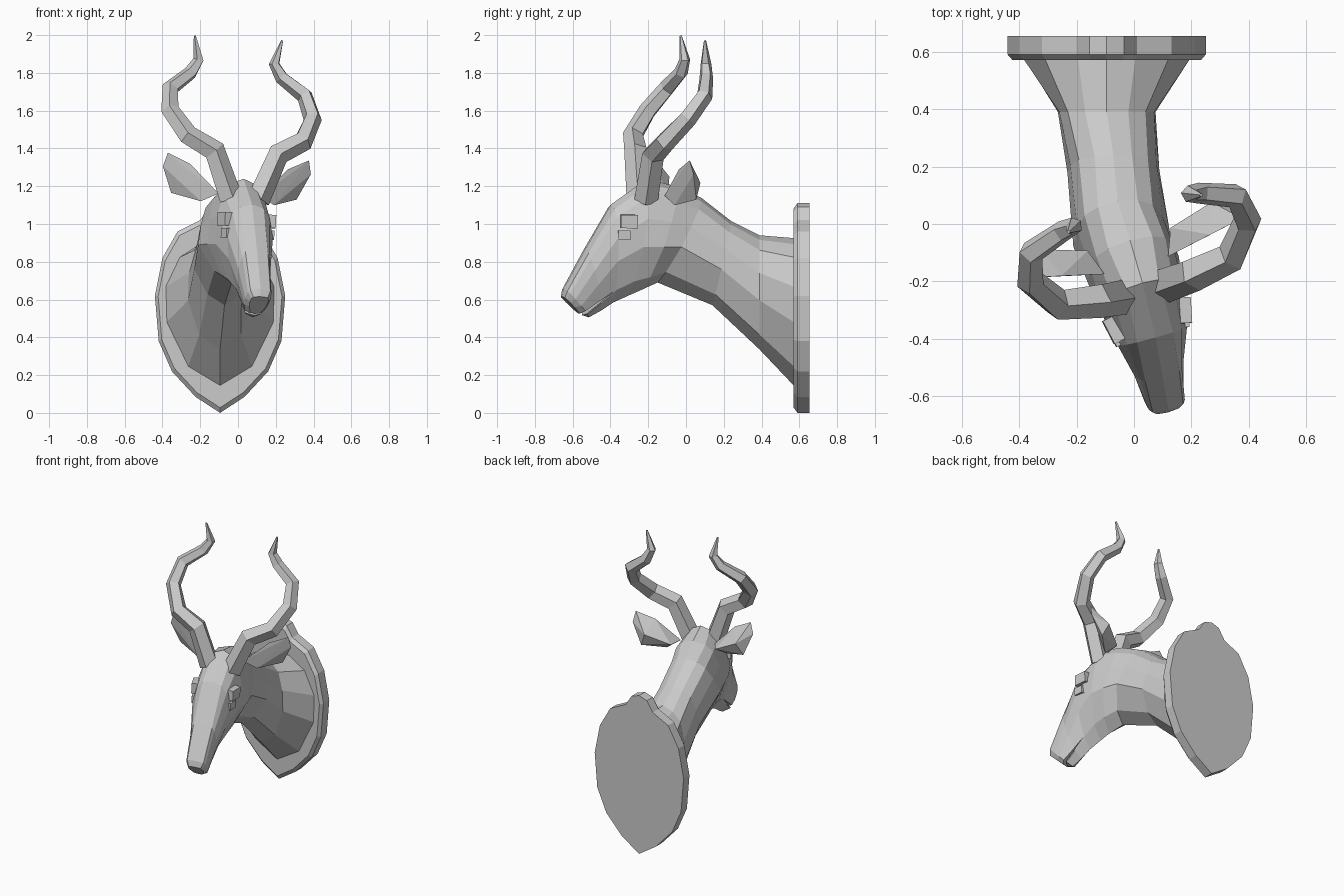
import bpy, bmesh
from math import radians, sin, cos, pi
from mathutils import Vector, Matrix

cube = bpy.data.objects.get("Cube")
if cube:
    bpy.data.objects.remove(cube, do_unlink=True)

grey = bpy.data.materials.new("stone grey")
grey.use_nodes = True
COLOUR = (0.6, 0.6, 0.6, 1)
grey.diffuse_color = COLOUR
grey.node_tree.nodes["Principled BSDF"].inputs["Base Color"].default_value = COLOUR


def frame(k, cx):
    """Frame turned and tilted by the share k of the head pose."""
    return (Matrix.Translation((cx, 0, 1.1)) @ Matrix.Rotation(radians(15.5) * k, 4, 'Z')
            @ Matrix.Rotation(radians(3) * k, 4, 'Y') @ Matrix.Translation((0, 0, -1.1)))


HEAD = frame(1, -0.035)
MIRROR = Matrix.Diagonal((-1, 1, 1, 1))
SIDES = (("left", HEAD), ("right", HEAD @ MIRROR))


def finish(name, bm):
    bmesh.ops.recalc_face_normals(bm, faces=bm.faces)
    mesh = bpy.data.meshes.new(name)
    bm.to_mesh(mesh)
    bm.free()
    mesh.materials.append(grey)
    obj = bpy.data.objects.new(name, mesh)
    bpy.context.collection.objects.link(obj)
    return obj


def loft(name, rings):
    """Skin closed rings of equal length and cap both ends."""
    bm = bmesh.new()
    rows = [[bm.verts.new(p) for p in ring] for ring in rings]
    n = len(rows[0])
    for a, b in zip(rows, rows[1:]):
        for i in range(n):
            j = (i + 1) % n
            bm.faces.new((a[i], a[j], b[j], b[i]))
    bm.faces.new(rows[0])
    bm.faces.new(rows[-1])
    return finish(name, bm)


# Wall plaque: shield outline with a bevelled front edge
half = [(0, 0), (.13, .085), (.255, .22), (.325, .38), (.345, .62), (.305, .82),
        (.225, .96), (.105, 1.02), (.06, 1.09), (0, 1.11)]
outline = half + [(-x, z) for x, z in half[-2:0:-1]]


def shield(y, s):
    return [Vector((-.095 + x * s, y, .55 + (z - .55) * s)) for x, z in outline]


loft("plaque", [shield(.655, 1), shield(.59, 1), shield(.57, .95)])

# Neck and head: turn, centre x, top (y, z), bottom (y, z), half widths going down
LEVELS = (.04, .13, .33, .57, .87)
sections = [
    (0, -.095, (.575, .925), (.575, .14), (.1, .215, .29, .285, .17)),
    (0, -.095, (.39, .94), (.39, .335), (.075, .135, .165, .17, .11)),
    (.1, -.065, (.24, 1.015), (.14, .57), (.065, .12, .15, .16, .09)),
    (.6, -.045, (.08, 1.14), (-.15, .69), (.07, .12, .15, .17, .09)),
    (1, -.035, (-.06, 1.2), (-.24, .65), (.08, .125, .15, .165, .09)),
    (1, -.035, (-.215, 1.24), (-.31, .62), (.06, .11, .145, .15, .08)),
    (1, -.035, (-.41, 1.105), (-.39, .585), (.065, .1, .125, .11, .06)),
    (1, -.035, (-.55, .865), (-.46, .54), (.062, .075, .088, .08, .05)),
    (1, -.035, (-.665, .655), (-.525, .505), (.055, .065, .07, .065, .045)),
    (1, -.035, (-.673, .615), (-.575, .52), (.04, .047, .05, .045, .03)),
]
rings = []
for turn, cx, top, bottom, widths in sections:
    side = list(zip(widths, LEVELS))
    loop = [(0, 0)] + side + [(0, 1)] + [(-w, t) for w, t in side[::-1]]
    pose = frame(turn, cx)
    a, b = Vector((0, *top)), Vector((0, *bottom))
    rings.append([pose @ (a.lerp(b, t) + Vector((w, 0, 0))) for w, t in loop])
head = loft("neck_and_head", rings)

# Mouth slit cut through the muzzle
wedge = [(-.4, .65), (-.628, .494), (-.612, .475)]
cutter = loft("mouth_cutter", [[HEAD @ Vector((x, y, z)) for y, z in wedge] for x in (-.2, .2)])
cutter.hide_render = True
slit = head.modifiers.new("mouth", 'BOOLEAN')
slit.operation = 'DIFFERENCE'
slit.object = cutter
slit.solver = 'EXACT'
bpy.context.view_layer.objects.active = head
bpy.ops.object.modifier_apply(modifier=slit.name)
bpy.data.objects.remove(cutter, do_unlink=True)

# Twisting horns: path points with radius
horn_path = [(.075, -.24, 1.13, .066), (.175, -.232, 1.378, .062), (.315, -.208, 1.452, .056),
             (.392, -.107, 1.58, .05), (.37, -.01, 1.7, .045), (.25, .032, 1.79, .038),
             (.208, .04, 1.86, .03), (.24, .025, 1.985, .006)]
points = [Vector(p[:3]) for p in horn_path]
horn = []
normal = Vector((0, -1, 0))
for i, p in enumerate(points):
    before = (p - points[max(i - 1, 0)]).normalized()
    after = (points[min(i + 1, len(points) - 1)] - p).normalized()
    tangent = (before + after).normalized()
    normal = (normal - tangent * normal.dot(tangent)).normalized()
    across = tangent.cross(normal)
    r = horn_path[i][3]
    horn.append([p + (normal * cos(a) + across * sin(a)) * r
                 for a in (2 * pi * k / 5 for k in range(5))])

# Ear: leaf rim with a bulging back, skinned as a hull
ear_rim = [(.115, -.15, 1.156), (.269, -.116, 1.304), (.388, -.091, 1.357),
           (.407, -.074, 1.285), (.345, -.04, 1.147), (.201, -.118, 1.11)]
ear_back = [(.308, -.008, 1.235), (.15, -.056, 1.16)]

# Brow block and eye block: centre, size
eye_blocks = (("brow", (.125, -.345, 1.02), (.05, .09, .07)),
              ("eye", (.116, -.37, .947), (.045, .065, .05)))
INWARD = Matrix.Rotation(radians(-12), 4, 'Z')

for label, pose in SIDES:
    loft(label + "_horn", [[pose @ p for p in ring] for ring in horn])
    bm = bmesh.new()
    for p in ear_rim + ear_back:
        bm.verts.new(pose @ Vector(p))
    bmesh.ops.convex_hull(bm, input=bm.verts)
    finish(label + "_ear", bm)
    for name, centre, size in eye_blocks:
        bm = bmesh.new()
        bmesh.ops.create_cube(bm, size=1, matrix=pose @ Matrix.Translation(centre)
                              @ INWARD @ Matrix.Diagonal((*size, 1)))
        finish(label + "_" + name, bm)
